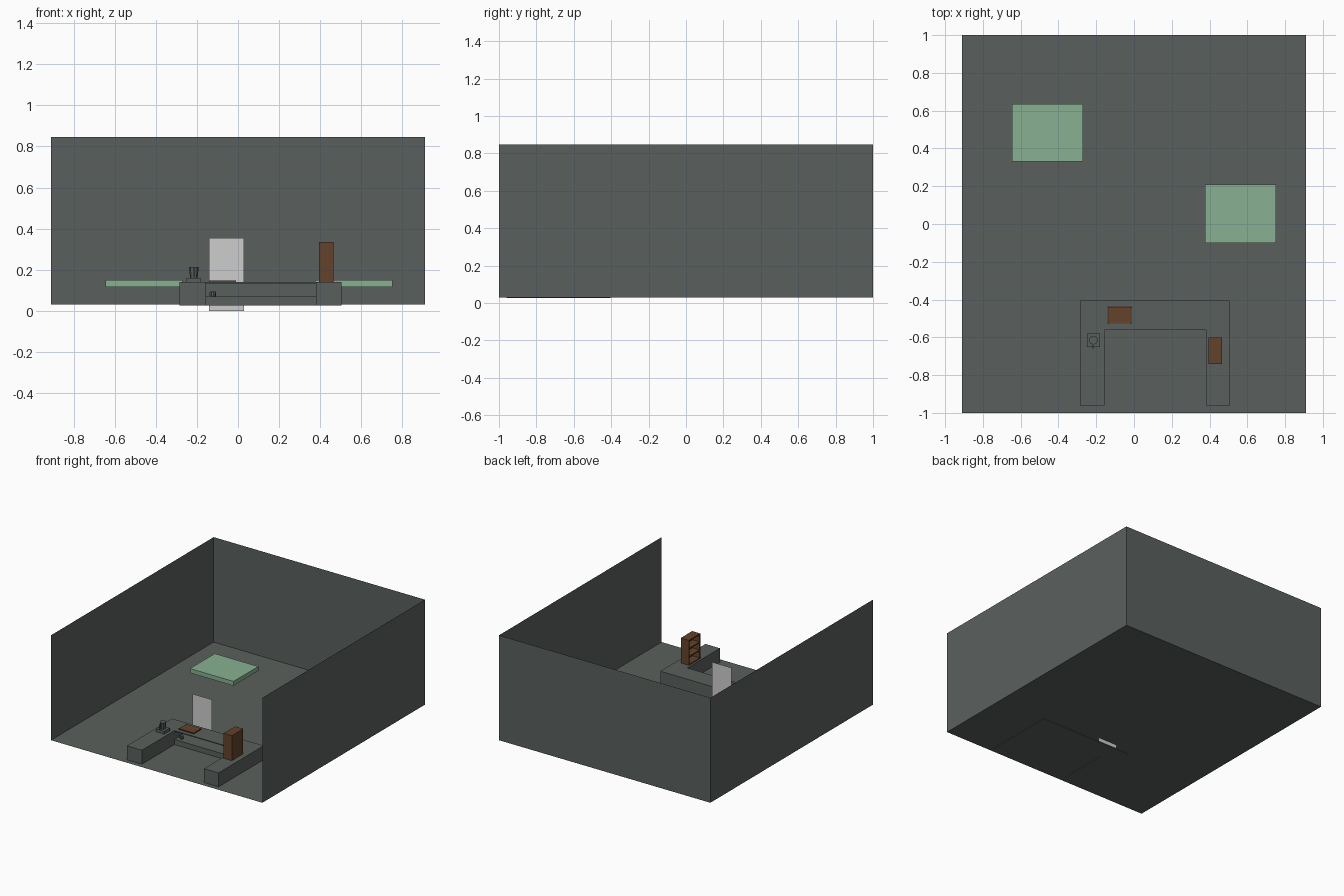
import bpy, bmesh, math
from mathutils import Matrix

if "Cube" in bpy.data.objects:
    bpy.data.objects.remove(bpy.data.objects["Cube"])


def material(name, rgb):
    lin = [((c / 255 + 0.055) / 1.055) ** 2.4 for c in rgb]
    m = bpy.data.materials.new(name)
    m.diffuse_color = (*lin, 1)
    m.use_nodes = True
    m.node_tree.nodes["Principled BSDF"].inputs["Base Color"].default_value = m.diffuse_color
    return m


GREY = material("slate grey", (90, 96, 93))
BROWN = material("wood brown", (99, 66, 43))
GREEN = material("soft green", (137, 176, 146))
WHITE = material("pale grey", (206, 206, 206))


def finish(name, bm, mat):
    me = bpy.data.meshes.new(name)
    bm.to_mesh(me)
    bm.free()
    me.materials.append(mat)
    ob = bpy.data.objects.new(name, me)
    bpy.context.collection.objects.link(ob)
    return ob


def add_box(bm, x0, x1, y0, y1, z0, z1):
    mat = Matrix.Translation(((x0 + x1) / 2, (y0 + y1) / 2, (z0 + z1) / 2)) @ \
        Matrix.Diagonal((x1 - x0, y1 - y0, z1 - z0, 1))
    return bmesh.ops.create_cube(bm, size=1, matrix=mat)["verts"]


def boxes(name, mat, *dims):
    bm = bmesh.new()
    for d in dims:
        add_box(bm, *d)
    return finish(name, bm, mat)


def cylinder(name, mat, x, y, z0, z1, r0, r1, sides=8):
    bm = bmesh.new()
    bmesh.ops.create_cone(bm, cap_ends=True, segments=sides, radius1=r0, radius2=r1,
                          depth=z1 - z0, matrix=Matrix.Translation((x, y, (z0 + z1) / 2)))
    return finish(name, bm, mat)


# Room: floor and three thin walls, open at the top and the front
bm = bmesh.new()
room = add_box(bm, -0.91, 0.91, -1, 1, 0.03, 0.847)
bm.normal_update()
bmesh.ops.delete(bm, geom=[f for f in bm.faces if f.normal.z > 0.5 or f.normal.y < -0.5],
                 context="FACES_ONLY")
bmesh.ops.reverse_faces(bm, faces=bm.faces[:])
finish("room_shell", bm, GREY)

# U-shaped counter: two solid arms and a middle with an open shelf
boxes("counter_left_arm", GREY, (-0.285, -0.155, -0.96, -0.405, 0.026, 0.139))
boxes("counter_right_arm", GREY, (0.38, 0.505, -0.96, -0.405, 0.026, 0.139))
boxes("counter_middle", GREY,
      (-0.155, 0.38, -0.56, -0.405, 0.026, 0.07),
      (-0.155, 0.38, -0.56, -0.405, 0.132, 0.139),
      (-0.155, 0.38, -0.412, -0.405, 0.07, 0.132))

# Board with a shallow recessed centre on the counter
bm = bmesh.new()
add_box(bm, -0.14, -0.01, -0.53, -0.437, 0.139, 0.147)
bm.normal_update()
top = [f for f in bm.faces if f.normal.z > 0.5]
bmesh.ops.inset_region(bm, faces=top, thickness=0.012, depth=0)
bmesh.ops.translate(bm, verts=top[0].verts[:], vec=(0, 0, -0.004))
finish("wooden_tray", bm, BROWN)

# Bookcase on the right arm, open towards -x
X0, X1, Y0, Y1, Z0, Z1, T = 0.395, 0.465, -0.74, -0.60, 0.139, 0.334, 0.008
parts = [(X0, X1, Y0, Y0 + T, Z0, Z1), (X0, X1, Y1 - T, Y1, Z0, Z1),
         (X1 - T, X1, Y0 + T, Y1 - T, Z0, Z1)]
for i in range(4):
    z = Z0 + i * (Z1 - Z0 - T) / 3
    parts.append((X0, X1 - T, Y0 + T, Y1 - T, z, z + T))
boxes("bookcase", BROWN, *parts)

# Small machine on the left arm
boxes("machine_base", GREY, (-0.25, -0.18, -0.65, -0.58, 0.139, 0.16))
cylinder("machine_body", GREY, -0.215, -0.615, 0.16, 0.213, 0.018, 0.024)
boxes("machine_handle", GREY, (-0.219, -0.211, -0.66, -0.635, 0.17, 0.176),
      (-0.219, -0.211, -0.66, -0.654, 0.176, 0.2),
      (-0.219, -0.211, -0.66, -0.635, 0.2, 0.206))

# Cup on the open shelf
cylinder("shelf_cup", GREY, -0.12, -0.52, 0.07, 0.095, 0.012, 0.014)
boxes("shelf_cup_handle", GREY, (-0.14, -0.132, -0.523, -0.517, 0.075, 0.09))

# Two floating green panels
boxes("green_panel_left", GREEN, (-0.645, -0.27, 0.33, 0.635, 0.117, 0.151))
boxes("green_panel_right", GREEN, (0.375, 0.752, -0.1, 0.21, 0.117, 0.151))

# Thin upright sheet behind the counter
bm = bmesh.new()
bmesh.ops.create_grid(bm, x_segments=1, y_segments=1, size=0.5,
                      matrix=Matrix.Translation((-0.055, -0.362, 0.177)) @
                      Matrix.Rotation(math.pi / 2, 4, "X") @
                      Matrix.Diagonal((0.17, 0.354, 1, 1)))
finish("upright_sheet", bm, WHITE)
